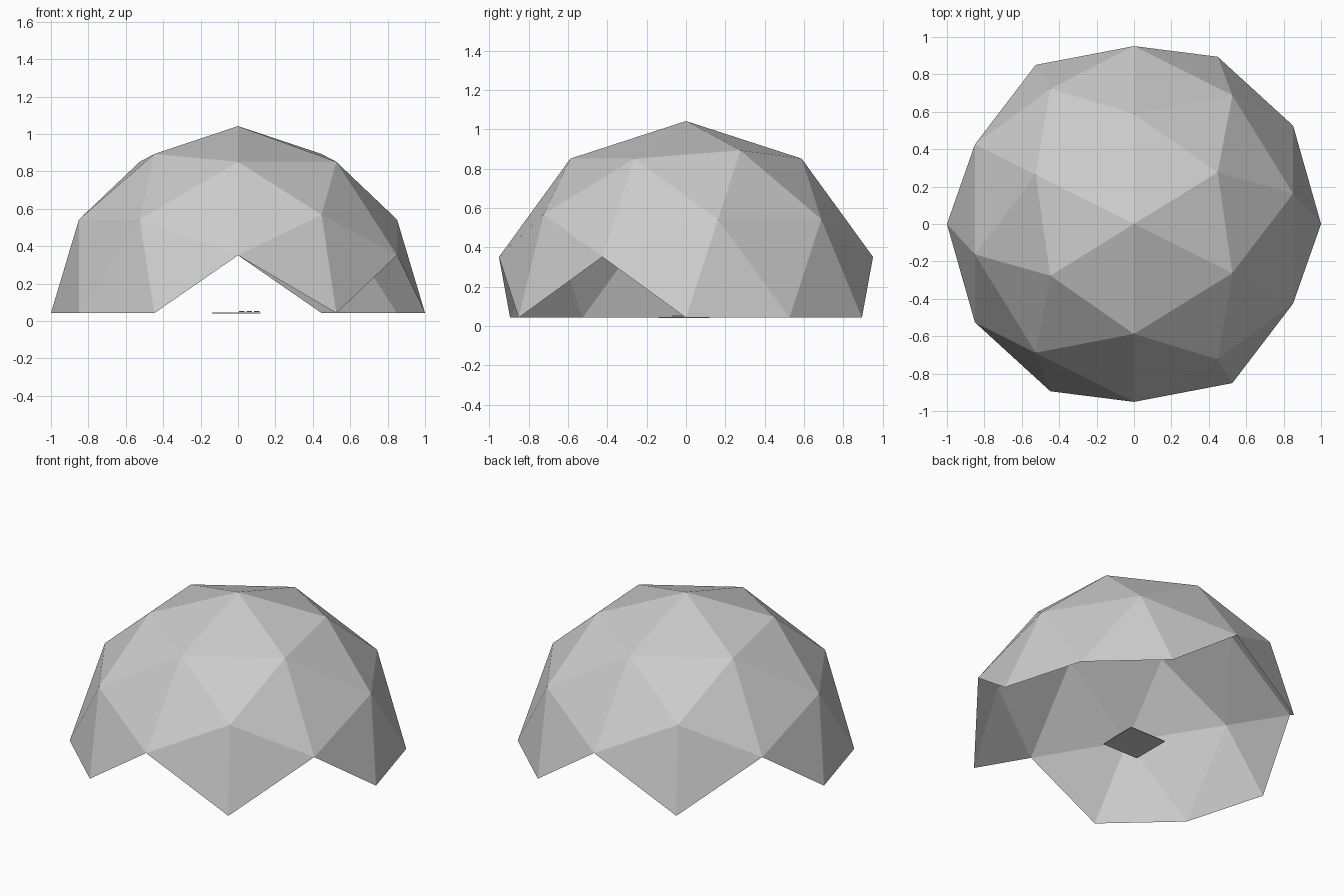
import bpy, bmesh, math
from mathutils import Matrix, Vector

if "Cube" in bpy.data.objects:
    bpy.data.objects.remove(bpy.data.objects["Cube"])

BASE = 0.042

grey = bpy.data.materials.new("light grey")
grey.diffuse_color = (0.6, 0.6, 0.6, 1)
grey.use_nodes = True
grey.node_tree.nodes["Principled BSDF"].inputs["Base Color"].default_value = grey.diffuse_color


def finish(name, bm):
    mesh = bpy.data.meshes.new(name)
    bm.to_mesh(mesh)
    bm.free()
    mesh.materials.append(grey)
    obj = bpy.data.objects.new(name, mesh)
    bpy.context.collection.objects.link(obj)
    return obj


# Dome shell: icosahedron (edge upwards) with every edge split, pushed to a sphere
phi = (1 + math.sqrt(5)) / 2
corners = []
for s in (-1, 1):
    for t in (-phi, phi):
        corners += [Vector((0, s, t)), Vector((s, t, 0)), Vector((t, 0, s))]
points = [c.normalized() for c in corners]
for i, a in enumerate(corners):
    for b in corners[:i]:
        if (a - b).length < 2.1:
            points.append((a + b).normalized())

bm = bmesh.new()
for p in points:
    bm.verts.new(p)
bmesh.ops.convex_hull(bm, input=bm.verts[:])
bmesh.ops.recalc_face_normals(bm, faces=bm.faces[:])

# Keep only whole triangles above the floor, which leaves the four doorways
low = [f for f in bm.faces if min(v.co.z for v in f.verts) < -0.01]
bmesh.ops.delete(bm, geom=low, context='FACES')
turn = Matrix.Rotation(-math.atan(phi), 4, 'Z')
bmesh.ops.transform(bm, matrix=Matrix.Translation((0, 0, BASE)) @ turn, verts=bm.verts[:])
finish("dome_shell", bm)


def slab(name, x, y, z, sx, sy, sz):
    bm = bmesh.new()
    bmesh.ops.create_cube(bm, size=1)
    bmesh.ops.scale(bm, vec=(sx, sy, sz), verts=bm.verts[:])
    bmesh.ops.translate(bm, vec=(x, y, z), verts=bm.verts[:])
    return finish(name, bm)


# Small floor plate in the middle with low strips on top
slab("floor_plate", -0.01, -0.01, BASE + 0.001, 0.26, 0.26, 0.004)
for i in range(3):
    slab(f"floor_strip_{i + 1}", 0.02 + 0.04 * i, 0.02, BASE + 0.008, 0.03, 0.18, 0.005)
